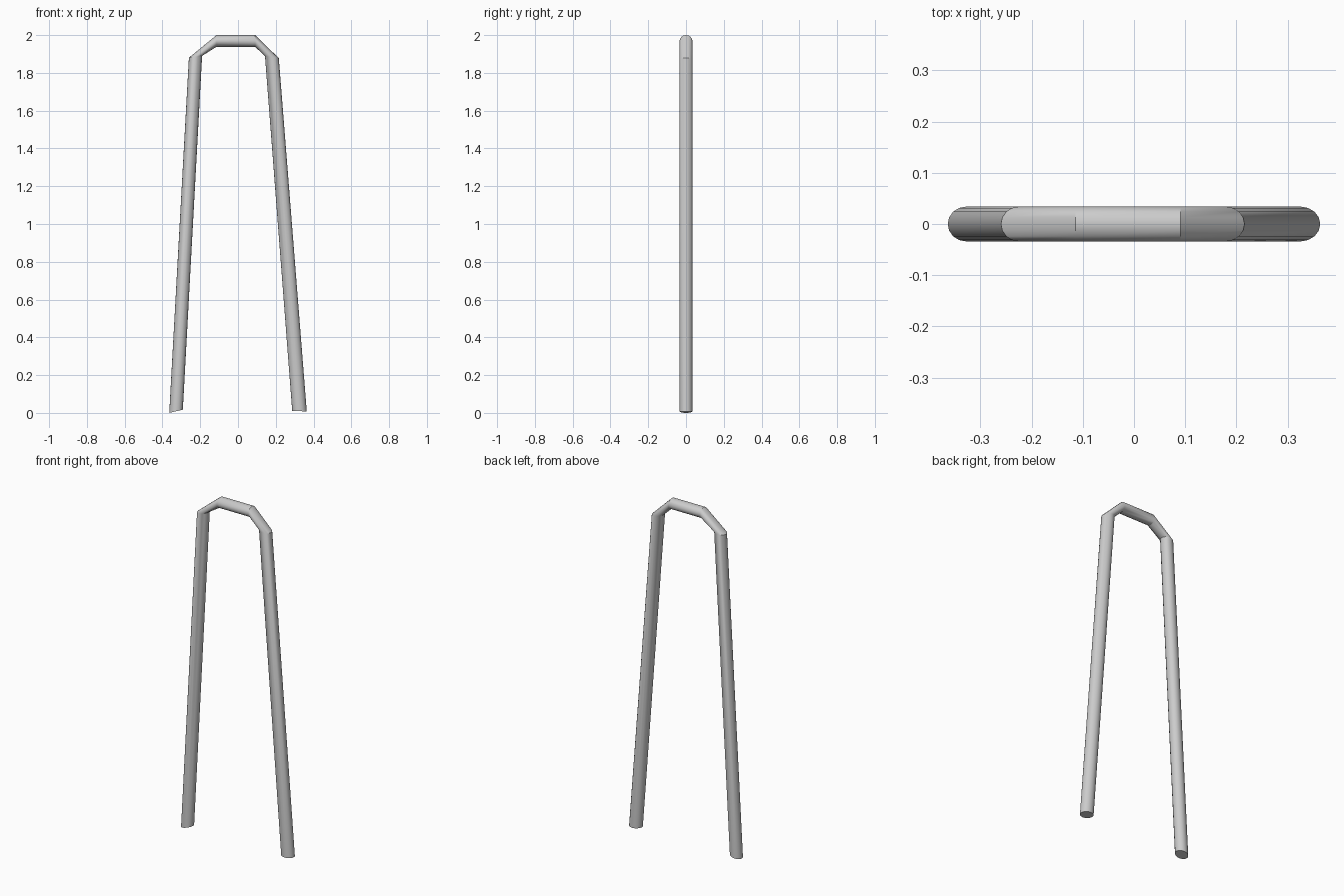
import bpy, bmesh, math
from mathutils import Vector

if "Cube" in bpy.data.objects:
    bpy.data.objects.remove(bpy.data.objects["Cube"])

SIDES = 16
RADIUS_Y = 0.034

# Cross-sections along the bent tube: outer (x, z) and inner (x, z) edge
sections = [
    ((-0.364, 0.0), (-0.292, 0.017)),    # left foot
    ((-0.26, 1.88), (-0.19, 1.89)),      # left shoulder
    ((-0.114, 2.0), (-0.114, 1.938)),    # top left bend
    ((0.091, 2.0), (0.091, 1.938)),      # top right bend
    ((0.216, 1.878), (0.143, 1.888)),    # right shoulder
    ((0.364, 0.008), (0.287, 0.01)),     # right foot
]


def ring(bm, outer, inner):
    o = Vector((outer[0], 0, outer[1]))
    i = Vector((inner[0], 0, inner[1]))
    mid, half = (o + i) / 2, (o - i) / 2
    verts = []
    for k in range(SIDES):
        a = math.tau * k / SIDES
        verts.append(bm.verts.new(mid + half * math.cos(a)
                                  + Vector((0, RADIUS_Y * math.sin(a), 0))))
    return verts


# Bent tube frame with closed feet
bm = bmesh.new()
rings = [ring(bm, o, i) for o, i in sections]
for a, b in zip(rings, rings[1:]):
    for k in range(SIDES):
        n = (k + 1) % SIDES
        bm.faces.new((a[k], a[n], b[n], b[k]))
bm.faces.new(rings[0])
bm.faces.new(rings[-1])
bmesh.ops.recalc_face_normals(bm, faces=bm.faces)

mesh = bpy.data.meshes.new("bent_tube_frame")
bm.to_mesh(mesh)
bm.free()
frame = bpy.data.objects.new("bent_tube_frame", mesh)
bpy.context.collection.objects.link(frame)

bpy.context.view_layer.objects.active = frame
frame.select_set(True)
bpy.ops.object.shade_smooth_by_angle(angle=math.radians(30))
